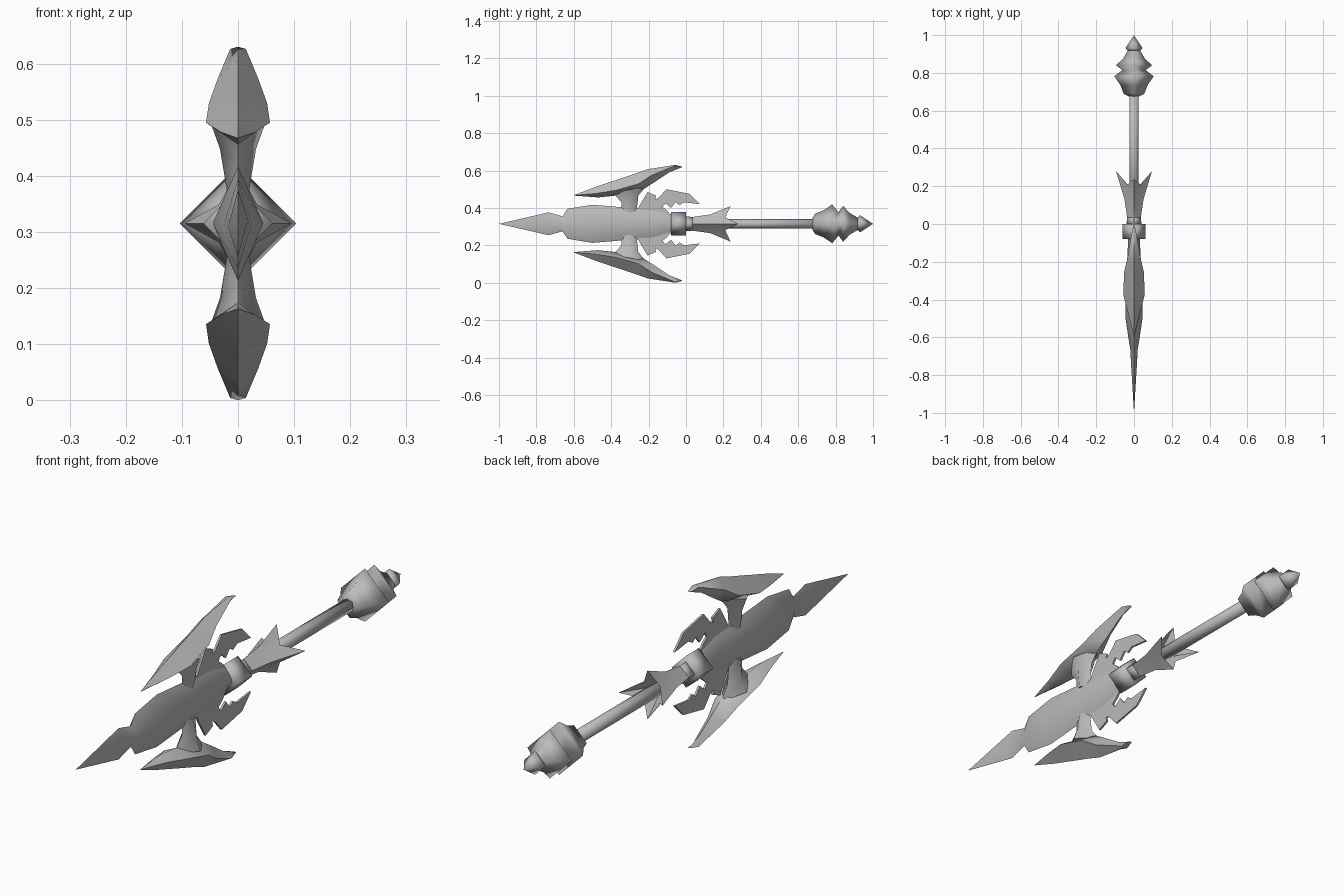
import bpy, bmesh, math

AXIS_Z = 0.315

if "Cube" in bpy.data.objects:
    bpy.data.objects.remove(bpy.data.objects["Cube"], do_unlink=True)

steel = bpy.data.materials.new("grey_steel")
steel.use_nodes = True
steel.diffuse_color = (0.5, 0.5, 0.5, 1)
steel.node_tree.nodes["Principled BSDF"].inputs["Base Color"].default_value = steel.diffuse_color


def finish(name, bm, angle):
    """Weld, orient and shade a part; its local z = 0 is the weapon's axis."""
    bmesh.ops.remove_doubles(bm, verts=bm.verts, dist=0.0005)
    bmesh.ops.recalc_face_normals(bm, faces=bm.faces)
    mesh = bpy.data.meshes.new(name)
    bm.to_mesh(mesh)
    bm.free()
    mesh.materials.append(steel)
    obj = bpy.data.objects.new(name, mesh)
    obj.location.z = AXIS_Z
    bpy.context.collection.objects.link(obj)
    bpy.ops.object.select_all(action="DESELECT")
    obj.select_set(True)
    bpy.context.view_layer.objects.active = obj
    bpy.ops.object.shade_smooth_by_angle(angle=math.radians(angle))
    return obj


def skin(bm, rings):
    """Bridge closed rings of points and cap both ends."""
    loops = [[bm.verts.new(p) for p in ring] for ring in rings]
    for a, b in zip(loops, loops[1:]):
        n = len(a)
        for i in range(n):
            j = (i + 1) % n
            bm.faces.new((a[i], a[j], b[j], b[i]))
    bm.faces.new(loops[0])
    bm.faces.new(loops[-1])


def lathe(name, profile, sides=4, angle=100):
    """Straight-sided turning along y from (y, radius) pairs."""
    bm = bmesh.new()
    turns = [math.tau * i / sides for i in range(sides)]
    skin(bm, [[(r * math.cos(t), y, r * math.sin(t)) for t in turns]
              for y, r in profile])
    return finish(name, bm, angle)


def diamond(bm, rows, side=1):
    """Loft of diamond sections: edge point, edge point, half width, ridge position."""
    rings = []
    for y1, z1, y2, z2, w, t in rows:
        ym, zm = y1 + (y2 - y1) * t, z1 + (z2 - z1) * t
        rings.append([(0, y1, side * z1), (w, ym, side * zm),
                      (0, y2, side * z2), (-w, ym, side * zm)])
    skin(bm, rings)


# Main blade
bm = bmesh.new()
blade = [(-1, 0, 0), (-.735, .061, .016), (-.66, .04, .02), (-.634, .08, .025),
         (-.5, .102, .045), (-.3, .085, .045), (-.17, .08, .035), (-.06, .045, .03)]
diamond(bm, [(y, h, y, -h, w, .5) for y, h, w in blade])
finish("main_blade", bm, 60)

# Swept wings with their stalks, and thin rear fins, above and below
wing = [(-.6, .153, -.6, .151, 0, .5), (-.49, .195, -.47, .141, .03, .6),
        (-.35, .242, -.385, .150, .057, .68), (-.28, .265, -.235, .180, .052, .6),
        (-.205, .292, -.165, .225, .036, .5), (-.055, .315, -.09, .275, .014, .1),
        (-.02, .305, -.021, .303, .006, .5)]
stalk = [(-.39, .165, -.215, .2, .05, .5), (-.345, .115, -.255, .15, .032, .5),
         (-.345, .06, -.265, .06, .02, .5)]
fin = [(-.27, .05), (-.25, .095), (-.205, .17), (-.16, .15), (-.165, .13),
       (-.145, .14), (-.105, .185), (.02, .16), (.075, .105), (-.01, .115),
       (-.035, .1), (-.055, .115), (-.08, .085), (-.11, .11), (-.125, .09),
       (-.1, .07), (-.08, .045), (-.06, .03)]
for place, side in (("upper", 1), ("lower", -1)):
    bm = bmesh.new()
    diamond(bm, wing, side)
    finish(place + "_wing", bm, 70)
    bm = bmesh.new()
    diamond(bm, stalk, side)
    finish(place + "_wing_stalk", bm, 70)
    bm = bmesh.new()
    skin(bm, [[(x, y, side * z) for y, z in fin] for x in (-.004, .004)])
    finish(place + "_rear_fin", bm, 30)

# Square collar and neck behind the blade
lathe("collar", [(-.08, .062), (0, .062)])
lathe("neck", [(-.01, .04), (.045, .036)])

# Flared guard ending in four spikes around the handle
bm = bmesh.new()
rings = []
for y, r in ((.03, .036), (.13, .05)):
    h = r / 2
    rings.append([(r, y, 0), (h, y, h), (0, y, r), (-h, y, h),
                  (-r, y, 0), (-h, y, -h), (0, y, -r), (h, y, -h)])
n = .034
rings.append([(.095, .28, 0), (n, .21, n), (0, .238, .095), (-n, .21, n),
              (-.095, .28, 0), (-n, .21, -n), (0, .238, -.095), (n, .21, -n)])
rings.append([(x * .2, .16, z * .2) for x, y, z in rings[-1]])
skin(bm, rings)
finish("spiked_guard", bm, 50)

# Handle and pommel
lathe("handle", [(.03, .025), (.72, .025)], sides=8)
lathe("pommel", [(.675, .028), (.69, .055), (.735, .072), (.782, .104), (.815, .062),
                 (.84, .096), (.875, .058), (.92, .032)])
lathe("pommel_tip", [(.915, .03), (.93, .046), (1, 0)])
